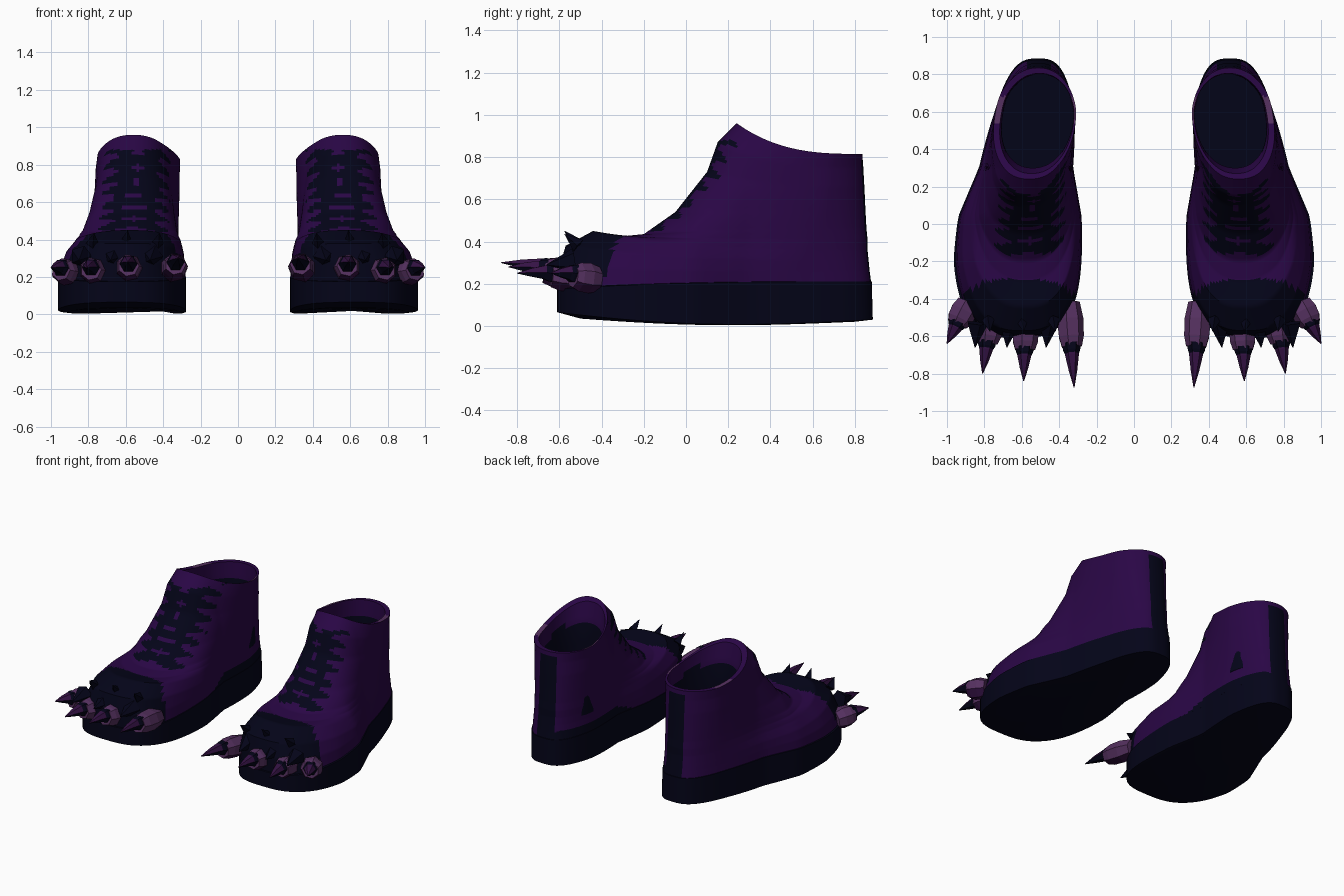
import bpy, bmesh
from math import sin, cos, pi
from mathutils import Vector

if "Cube" in bpy.data.objects:
    bpy.data.objects.remove(bpy.data.objects["Cube"], do_unlink=True)


def make_material(name, rgb):
    """Matt flat colour."""
    mat = bpy.data.materials.new(name)
    mat.use_nodes = True
    mat.diffuse_color = (*rgb, 1)
    mat.specular_intensity = 0
    mat.roughness = 1
    shader = mat.node_tree.nodes["Principled BSDF"]
    shader.inputs["Base Color"].default_value = (*rgb, 1)
    shader.inputs["Roughness"].default_value = 1
    shader.inputs["Specular IOR Level"].default_value = 0
    return mat


MATERIALS = [
    make_material("dark navy", (0.0012, 0.0013, 0.0095)),
    make_material("deep purple", (0.0225, 0.002, 0.06)),
    make_material("mauve skin", (0.09, 0.03, 0.115)),
    make_material("plum claw", (0.035, 0.006, 0.058)),
]
NAVY, PURPLE, MAUVE, PLUM = range(4)
SEGMENTS = 112

# Footprint: y, inner x, outer x
FOOTPRINT = [(-0.6, 0.26, 0.98), (-0.4, 0.26, 0.98), (-0.2, 0.27, 0.975), (0.04, 0.28, 0.94),
             (0.3, 0.325, 0.83), (0.6, 0.298, 0.765), (0.9, 0.305, 0.72)]


def mix(a, b, t):
    return a + (b - a) * t


def clamp(t):
    return min(1, max(0, t))


def footprint(y):
    for a, b in zip(FOOTPRINT, FOOTPRINT[1:]):
        if y <= b[0]:
            t = clamp((y - a[0]) / (b[0] - a[0]))
            return mix(a[1], b[1], t), mix(a[2], b[2], t)
    return FOOTPRINT[-1][1:]


def ring_points(front_y, front_z, back_y, back_z, front_width, back_width, power, dip=0):
    """Rounded, tilted outline that follows the footprint."""
    points = []
    for i in range(SEGMENTS):
        a = 2 * pi * i / SEGMENTS
        r = (abs(cos(a)) ** power + abs(sin(a)) ** power) ** (-1 / power)
        u = clamp((1 - r * cos(a)) / 2)
        y = mix(front_y, back_y, u)
        inner, outer = footprint(y)
        # Narrowing takes more from the outer side
        loss = (outer - inner) * (1 - mix(front_width, back_width, min(1, u * 1.3)))
        inner += 0.25 * loss
        outer -= 0.75 * loss
        x = (inner + outer) / 2 + (outer - inner) / 2 * r * sin(a)
        points.append((x, y, mix(back_z, front_z, (1 - u) ** 2.9) - dip * sin(pi * u)))
    return points


def loft(bm, rings, cap_start=False, cap_end=False):
    rows = [[bm.verts.new(p) for p in ring] for ring in rings]
    for low, high in zip(rows, rows[1:]):
        for i in range(len(low)):
            j = (i + 1) % len(low)
            bm.faces.new((low[i], low[j], high[j], high[i]))
    if cap_start:
        bm.faces.new(rows[0][::-1])
    if cap_end:
        bm.faces.new(rows[-1])


def refine(keys, steps):
    out = []
    for a, b in zip(keys, keys[1:]):
        out += [[mix(p, q, s / steps) for p, q in zip(a, b)] for s in range(steps)]
    return out + [keys[-1]]


def finish(name, bm, rule, smooth=None):
    """Colour faces by a rule and mirror the part to the other foot."""
    bmesh.ops.recalc_face_normals(bm, faces=bm.faces)
    bm.normal_update()
    for f in bm.faces:
        f.material_index = rule(f)
    mesh = bpy.data.meshes.new(name)
    bm.to_mesh(mesh)
    bm.free()
    for mat in MATERIALS:
        mesh.materials.append(mat)
    obj = bpy.data.objects.new(name, mesh)
    bpy.context.collection.objects.link(obj)
    obj.modifiers.new("other_foot", 'MIRROR').use_mirror_merge = False
    if smooth:
        bpy.ops.object.select_all(action='DESELECT')
        obj.select_set(True)
        bpy.context.view_layer.objects.active = obj
        bpy.ops.object.shade_smooth_by_angle(angle=smooth)


# Sole
bm = bmesh.new()
sole = [(-0.50, 0.035, 0.80, 0.02, 0.9, 0.9, 2.8, 0.018), (-0.61, 0.065, 0.885, 0.03, 1, 1, 3, 0.026),
        (-0.61, 0.175, 0.88, 0.21, 1, 1, 3), (-0.58, 0.18, 0.86, 0.215, 0.96, 0.96, 3)]
loft(bm, [ring_points(*k) for k in sole], True, True)
finish("sole", bm, lambda f: NAVY, 0.6)

# Upper: front y, front z, back y, back z, front width, back width, roundness
UPPER = [
    (-0.60, 0.17, 0.877, 0.205, 0.98, 0.99, 3),
    (-0.60, 0.28, 0.87, 0.26, 0.95, 0.99, 2.9),
    (-0.57, 0.38, 0.865, 0.31, 0.88, 0.99, 2.8),
    (-0.44, 0.45, 0.86, 0.36, 0.78, 0.98, 2.7),
    (-0.30, 0.425, 0.86, 0.41, 0.77, 0.97, 2.6),
    (-0.20, 0.435, 0.855, 0.46, 0.77, 0.97, 2.5),
    (-0.05, 0.54, 0.85, 0.55, 0.78, 0.97, 2.4),
    (0.10, 0.73, 0.845, 0.66, 0.80, 0.97, 2.3),
    (0.15, 0.87, 0.84, 0.75, 0.81, 0.97, 2.2),
    (0.24, 0.96, 0.835, 0.815, 0.82, 0.97, 2.2),
]


def upper_colour(f):
    x, y, z = f.calc_center_median()
    # Toe cap
    if y < -0.295 - 12 * (x - 0.61) ** 4:
        return NAVY
    # Raised heel edge above the sole, on the inner side
    if z < 0.195 + 0.075 * clamp((y - 0.12) / 0.2) * clamp((0.52 - x) / 0.1):
        return NAVY
    # Heel strip
    if y > 0.7 and abs(x - 0.51) < 0.065 and z < 0.785:
        return NAVY
    # Laces
    s = z + 0.5 * y
    dx = abs(x - mix(0.59, 0.52, z))
    depth = y - 0.75 * (z - 0.61)
    if s > 0.37 and depth < 0.18 and z < 0.88:
        phase = 2 * pi * s / 0.095
        gap = 0.075 if s < 0.65 else 0.045
        if dx < gap * sin(phase + 2.2) - 0.01:
            return PURPLE
        if dx < 0.145 + 0.04 * sin(phase):
            return NAVY
    return PURPLE


bm = bmesh.new()
loft(bm, [ring_points(*k) for k in refine(UPPER, 9)])
finish("boot_upper", bm, upper_colour, 0.7)

# Collar rim and lining
LINING = [UPPER[-1],
          (0.27, 0.94, 0.805, 0.815, 0.74, 0.87, 2.2),
          (0.30, 0.80, 0.80, 0.70, 0.72, 0.85, 2.2),
          (0.29, 0.34, 0.80, 0.34, 0.72, 0.84, 2.2)]


def lining_colour(f):
    x, y, z = f.calc_center_median()
    if len(f.verts) > 4 or z < (0.78 if y < 0.5 else 0.66):
        return NAVY
    if f.normal.z > 0.5 and 0.53 < y < 0.68:
        return MAUVE
    return PURPLE


bm = bmesh.new()
loft(bm, [ring_points(*k) for k in refine(LINING, 3)], cap_end=True)
finish("collar_lining", bm, lining_colour, 0.7)


def tube(bm, start, end, profile, sides=7, sag=0):
    """Tapered tube; profile pairs are position along it and radius."""
    start, end = Vector(start), Vector(end)
    axis = (end - start).normalized()
    side = axis.cross(Vector((0, 0, 1))).normalized()
    up = side.cross(axis)
    rings = []
    for t, r in profile:
        mid = start.lerp(end, t) + up * sag * sin(pi * t)
        rings.append([mid + (side * cos(2 * pi * i / sides) + up * sin(2 * pi * i / sides)) * r
                      for i in range(sides)])
    loft(bm, rings, True, True)


# Toes, cuticles and claws
TOES = [((0.35, -0.42, 0.23), (0.32, -0.875, 0.30)),
        ((0.58, -0.49, 0.235), (0.59, -0.84, 0.28)),
        ((0.76, -0.46, 0.225), (0.81, -0.80, 0.25)),
        ((0.89, -0.42, 0.22), (1.0, -0.64, 0.25))]
TOE_PARTS = [
    ("toes", [(0, 0.06), (0.2, 0.074), (0.4, 0.07), (0.52, 0.056)], 7, 0,
     lambda f: PLUM if f.normal.z < -0.6 else MAUVE),
    ("cuticles", [(0.48, 0.05), (0.56, 0.046), (0.62, 0.036)], 6, 0.013, lambda f: NAVY),
    ("claws", [(0.5, 0.042), (0.62, 0.037), (0.8, 0.023), (1, 0.002)], 6, 0.015,
     lambda f: NAVY if f.normal.z < -0.4 else PLUM),
]
for name, shape, sides, sag, rule in TOE_PARTS:
    bm = bmesh.new()
    for base, tip in TOES:
        tube(bm, base, tip, shape, sides, sag)
    finish(name, bm, rule)

# Fur tufts on the toe cap
bm = bmesh.new()
for i, x in enumerate((0.43, 0.60, 0.78)):
    lift = 0.015 * (i % 2)
    tube(bm, (x, -0.51, 0.38), (x - 0.01, -0.575, 0.435 + lift), [(0, 0.035), (0.5, 0.018), (1, 0.001)], 4)
for x in (0.46, 0.67, 0.84):
    tube(bm, (x, -0.53, 0.31), (x + 0.01, -0.66, 0.29), [(0, 0.06), (1, 0.002)], 5)
finish("fur_tufts", bm, lambda f: NAVY)
